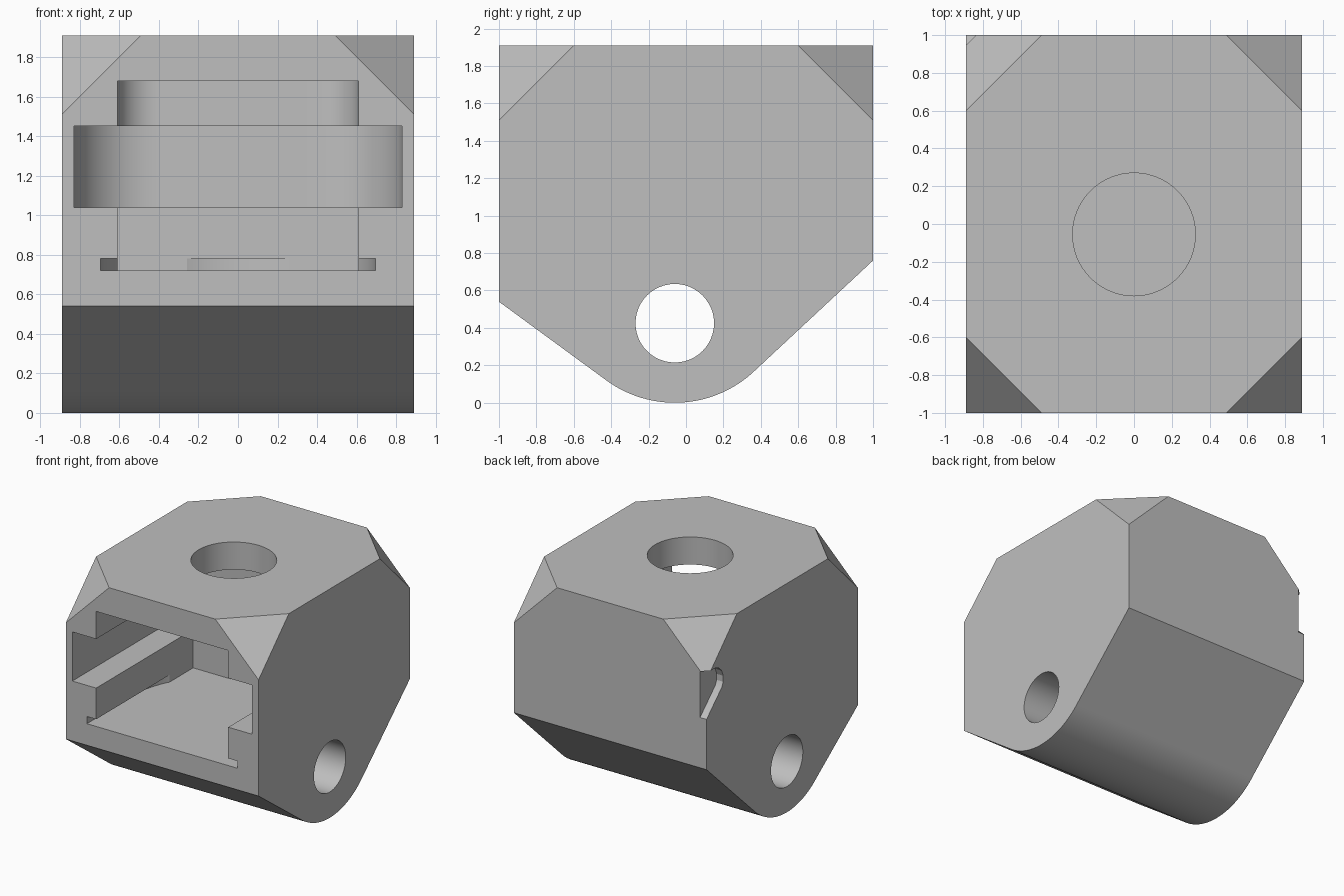
import bpy, bmesh
from math import sin, cos, radians
from mathutils import Vector

if "Cube" in bpy.data.objects:
    bpy.data.objects.remove(bpy.data.objects["Cube"])

HALF, TOP, CHAMFER = 0.89, 1.91, 0.40
PIN_Y = -0.06


def arc(cx, cy, r, a0, a1, n):
    steps = [radians(a0 + (a1 - a0) * i / n) for i in range(n + 1)]
    return [(cx + r * cos(a), cy + r * sin(a)) for a in steps]


def prism(name, outline, axis, lo, hi):
    """Extrude a closed outline along x (outline is y, z) or z (outline is x, y)."""
    place = (lambda p, t: (t, *p)) if axis == "X" else (lambda p, t: (*p, t))
    bm = bmesh.new()
    face = bm.faces.new([bm.verts.new(place(p, lo)) for p in outline])
    new = bmesh.ops.extrude_face_region(bm, geom=[face])["geom"]
    shift = Vector(place((0, 0), hi - lo))
    bmesh.ops.translate(bm, vec=shift, verts=[v for v in new if isinstance(v, bmesh.types.BMVert)])
    bmesh.ops.recalc_face_normals(bm, faces=bm.faces)
    mesh = bpy.data.meshes.new(name)
    bm.to_mesh(mesh)
    bm.free()
    obj = bpy.data.objects.new(name, mesh)
    bpy.context.collection.objects.link(obj)
    return obj


def slot(half, back, r):
    """Plan of a front-opening slot with rounded rear corners."""
    front = -1.2
    if r == 0:
        return [(-half, front), (half, front), (half, back), (-half, back)]
    right = arc(half - r, back - r, r, 0, 90, 20)
    left = arc(r - half, back - r, r, 90, 180, 20)
    if r == half:
        left = left[1:]
    return [(-half, front), (half, front)] + right + left


# Body: side profile with a rounded underside, extruded across the width
profile = [(-1, TOP), (-1, 0.54)]
profile += arc(PIN_Y, 0.62, 0.62, 270 - 36.4, 270 + 43, 40)
profile += [(1, 0.76), (1, TOP)]
body = prism("bracket_body", profile, "X", -HALF, HALF)

# Cut off the four upper corners
bm = bmesh.new()
bm.from_mesh(body.data)
for sx in (-1, 1):
    for sy in (-1, 1):
        bmesh.ops.bisect_plane(bm, geom=bm.verts[:] + bm.edges[:] + bm.faces[:],
                               plane_co=(sx * (HALF - CHAMFER), sy, TOP),
                               plane_no=(sx, sy, 1), clear_outer=True)
        bmesh.ops.holes_fill(bm, edges=[e for e in bm.edges if e.is_boundary], sides=0)
bmesh.ops.recalc_face_normals(bm, faces=bm.faces)
bm.to_mesh(body.data)
bm.free()

# Cutters: stepped front cavity, top hole, cross pin hole and side notch
notch = [(1.1, 1.09), (1, 1.18), (0.8, 1.37), (0.78, 1.41), (0.78, 1.46),
         (0.80, 1.51), (0.84, 1.55), (0.89, 1.565), (1.1, 1.565)]
cutters = [
    prism("lower_slot", slot(0.61, 0.28, 0), "Z", 0.72, 1.2),
    prism("floor_groove", slot(0.695, 0.33, 0.695), "Z", 0.72, 0.78),
    prism("wide_slot", slot(0.83, 0.50, 0.42), "Z", 1.04, 1.45),
    prism("upper_slot", slot(0.61, 0.28, 0.20), "Z", 1.3, 1.68),
    prism("top_hole", arc(0, -0.055, 0.325, 0, 354.375, 63), "Z", 1.5, 2.1),
    prism("pin_hole", arc(PIN_Y, 0.425, 0.21, 0, 352.5, 47), "X", -1.2, 1.2),
    prism("side_notch", notch, "X", -1.1, -0.83),
]
for cutter in cutters:
    cutter.hide_render = True
    mod = body.modifiers.new(cutter.name, "BOOLEAN")
    mod.operation = "DIFFERENCE"
    mod.solver = "EXACT"
    mod.object = cutter

# Bake the cuts and drop the cutters
bpy.context.view_layer.update()
graph = bpy.context.evaluated_depsgraph_get()
result = bpy.data.meshes.new_from_object(body.evaluated_get(graph))
body.modifiers.clear()
body.data = result
for cutter in cutters:
    bpy.data.objects.remove(cutter)

# Material
grey = bpy.data.materials.new("plain_grey")
grey.use_nodes = True
colour = (0.52, 0.52, 0.52, 1)
grey.diffuse_color = colour
grey.node_tree.nodes["Principled BSDF"].inputs["Base Color"].default_value = colour
body.data.materials.clear()
body.data.materials.append(grey)

# Smooth the curved walls, keep the edges sharp
bpy.ops.object.select_all(action="DESELECT")
body.select_set(True)
bpy.context.view_layer.objects.active = body
bpy.ops.object.shade_smooth_by_angle(angle=radians(20))
